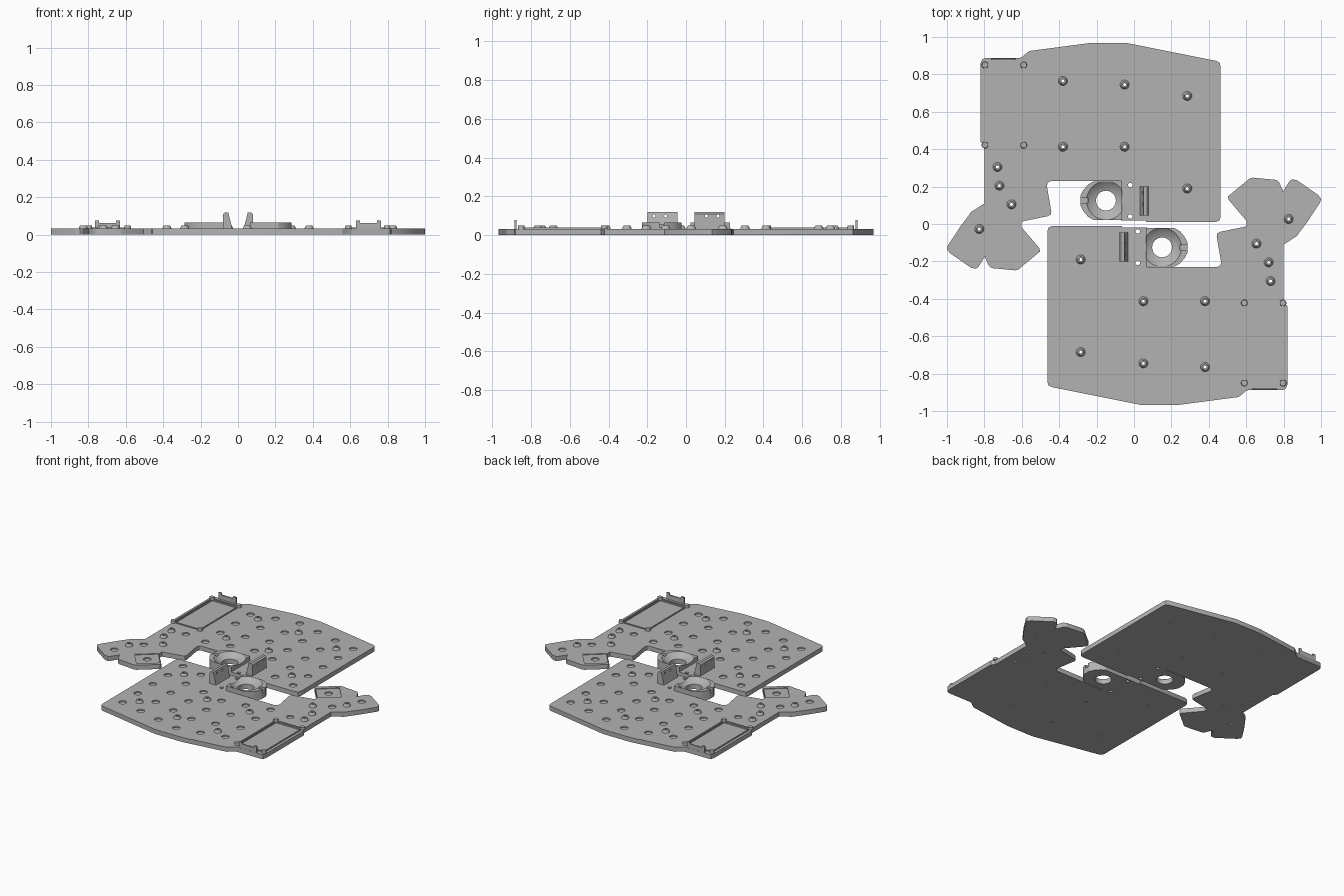
import bpy, bmesh, math
from mathutils import Matrix, Vector

if "Cube" in bpy.data.objects:
    bpy.data.objects.remove(bpy.data.objects["Cube"])

grey = bpy.data.materials.new("mid grey")
grey.diffuse_color = (0.45, 0.45, 0.45, 1)
grey.use_nodes = True
grey.node_tree.nodes["Principled BSDF"].inputs["Base Color"].default_value = grey.diffuse_color
T = 0.032   # plate thickness
parts = []


def obj(name, bm):
    bmesh.ops.recalc_face_normals(bm, faces=bm.faces)
    me = bpy.data.meshes.new(name)
    bm.to_mesh(me)
    bm.free()
    o = bpy.data.objects.new(name, me)
    bpy.context.collection.objects.link(o)
    return o


def prism(bm, pts, z0, z1):
    f = bm.faces.new([bm.verts.new((x, y, z0)) for x, y in pts])
    r = bmesh.ops.extrude_face_region(bm, geom=[f])
    for v in r["geom"]:
        if isinstance(v, bmesh.types.BMVert):
            v.co.z = z1


def box(bm, x0, x1, y0, y1, z0, z1):
    prism(bm, [(x0, y0), (x1, y0), (x1, y1), (x0, y1)], z0, z1)


def cyl(bm, x, y, r0, r1, z0, z1, n=20):
    m = Matrix.Translation((x, y, (z0 + z1) / 2))
    bmesh.ops.create_cone(bm, cap_ends=True, segments=n, radius1=r0, radius2=r1,
                          depth=z1 - z0, matrix=m)


def cut(o, bm):
    """Subtract the cutter mesh and keep the result as a plain mesh."""
    c = obj("cutter", bm)
    m = o.modifiers.new("cut", "BOOLEAN")
    m.object, m.operation, m.solver = c, "DIFFERENCE", "EXACT"
    dg = bpy.context.evaluated_depsgraph_get()
    me = bpy.data.meshes.new_from_object(o.evaluated_get(dg))
    o.modifiers.clear()
    o.data = me
    bpy.data.objects.remove(c)


# Base plate outline
outline = [(-.56, .925), (-.24, .967), (-.035, .967), (.44, .872), (.458, .862), (.463, .845),
           (.463, .035), (.455, .018), (.435, .01), (.065, .01), (.065, .02), (-.07, .02),
           (-.07, .23), (-.445, .23), (-.46, .222), (-.466, .205), (-.442, .065), (-.445, .05),
           (-.46, .042), (-.6, .013), (-.603, -.015), (-.505, -.13), (-.503, -.148),
           (-.618, -.243), (-.635, -.248), (-.76, -.236), (-.775, -.225), (-.798, -.175),
           (-.832, -.23), (-.845, -.238), (-.87, -.235), (-.985, -.155), (-1, -.135),
           (-.995, -.115), (-.93, -.016), (-.87, .065), (-.80, .11), (-.80, .42), (-.82, .44),
           (-.82, .86), (-.812, .88), (-.795, .887), (-.615, .887), (-.60, .892)]
bm = bmesh.new()
prism(bm, outline, 0, T)
plate = obj("base_plate", bm)

standoffs = [(-.38, .765), (-.05, .745), (.285, .685), (-.38, .413), (-.05, .413),
             (.285, .19), (-.73, .305), (-.72, .205), (-.655, .105), (-.827, -.027)]
tray_corners = [(x, y) for x in (-.797, -.59) for y in (.422, .85)]

# Recesses, tray pocket and screw holes
bm = bmesh.new()
columns = [(-.463, .80, 4), (-.297, .84, 4), (-.13, .87, 4), (.037, .83, 4),
           (.203, .79, 5), (.37, .75, 5)]
keys = [(x, y - .167 * i) for x, y, n in columns for i in range(n)]
keys += [(-.87, -.13), (-.76, .04), (-.63, .32)]
for x, y in keys:
    cyl(bm, x, y, .025, .025, T - .008, T + .02)
for x, y in standoffs:
    cyl(bm, x, y, .008, .008, -.02, T + .02, 12)
for y in (.04, .208):
    cyl(bm, -.02, y, .012, .012, -.02, T + .02)
box(bm, -.79, -.597, .43, .842, T - .008, T + .02)
a = math.radians(40)
thumb = [(-.62 + u * math.cos(a) - v * math.sin(a), -.12 + u * math.sin(a) + v * math.cos(a))
         for u, v in ((-.075, -.07), (.075, -.07), (.075, .07), (-.075, .07))]
prism(bm, thumb, T - .005, T + .02)
cut(plate, bm)
# Recess in the thumb pocket
bm = bmesh.new()
cyl(bm, -.62, -.12, .025, .025, T - .013, T + .02)
cut(plate, bm)
parts.append(plate)

# Hollow tapered standoffs
bm = bmesh.new()
n = 20
for x, y in standoffs:
    prof = [(.025, T - .001), (.021, .042), (.016, .05), (.008, .05), (.008, T - .001)]
    rings = [[bm.verts.new((x + r * math.cos(2 * math.pi * i / n),
                            y + r * math.sin(2 * math.pi * i / n), z)) for i in range(n)]
             for r, z in prof]
    for k in range(len(rings)):
        p, q = rings[k], rings[(k + 1) % len(rings)]
        for i in range(n):
            j = (i + 1) % n
            bm.faces.new((p[i], p[j], q[j], q[i]))
parts.append(obj("standoffs", bm))

# Tray corner pegs, rim and end tab
bm = bmesh.new()
for x, y in tray_corners:
    cyl(bm, x, y, .018, .016, T - .002, .048)
parts.append(obj("tray_pegs", bm))
bm = bmesh.new()
for x in (-.797, -.59):
    box(bm, x - .004, x + .004, .422, .85, T - .004, T + .006)
for y in (.422, .85):
    box(bm, -.797, -.59, y - .004, y + .004, T - .004, T + .006)
parts.append(obj("tray_rim", bm))
bm = bmesh.new()
box(bm, -.765, -.63, .876, .886, T - .002, .063)
for x in (-.765, -.652):
    box(bm, x, x + .022, .876, .886, .06, .077)
parts.append(obj("tray_end_tab", bm))

# Ball socket: block with a spherical bowl, drain hole and side slot
bm = bmesh.new()
prism(bm, [(-.065, .022), (-.215, .022), (-.245, .038), (-.272, .07), (-.287, .10),
           (-.287, .15), (-.272, .18), (-.245, .212), (-.215, .228), (-.065, .228)], 0, .065)
cup = obj("ball_socket", bm)
bm = bmesh.new()
bmesh.ops.create_uvsphere(bm, u_segments=48, v_segments=32, radius=.155,
                          matrix=Matrix.Translation((-.15, .125, .18)))
cut(cup, bm)
bm = bmesh.new()
cyl(bm, -.15, .125, .053, .053, -.02, .1, 32)
box(bm, -.30, -.245, .112, .138, .04, .1)
cut(cup, bm)
parts.append(cup)

# Upright sensor bracket with sloped inner face
bm = bmesh.new()
f = bm.faces.new([bm.verts.new((x, .045, z)) for x, z in
                  ((.03, T - .004), (.08, T - .004), (.08, .108), (.07, .118), (.052, .118), (.04, .07))])
r = bmesh.ops.extrude_face_region(bm, geom=[f])
bmesh.ops.translate(bm, vec=(0, .155, 0), verts=[v for v in r["geom"] if isinstance(v, bmesh.types.BMVert)])
bracket = obj("sensor_bracket", bm)
bm = bmesh.new()
for y in (.105, .165):
    bmesh.ops.create_cone(bm, cap_ends=True, segments=12, radius1=.008, radius2=.008, depth=.2,
                          matrix=Matrix.Translation((.06, y, .098)) @ Matrix.Rotation(math.pi / 2, 4, "Y"))
cut(bracket, bm)
parts.append(bracket)

# Shade, colour, and add the second half turned half a circle
for o in parts:
    o.data.materials.clear()
    o.data.materials.append(grey)
    bpy.ops.object.select_all(action="DESELECT")
    o.select_set(True)
    bpy.context.view_layer.objects.active = o
    bpy.ops.object.shade_smooth_by_angle(angle=math.radians(25))
    twin = o.copy()
    twin.name = o.name + "_opposite"
    twin.rotation_euler.z = math.pi
    bpy.context.collection.objects.link(twin)
